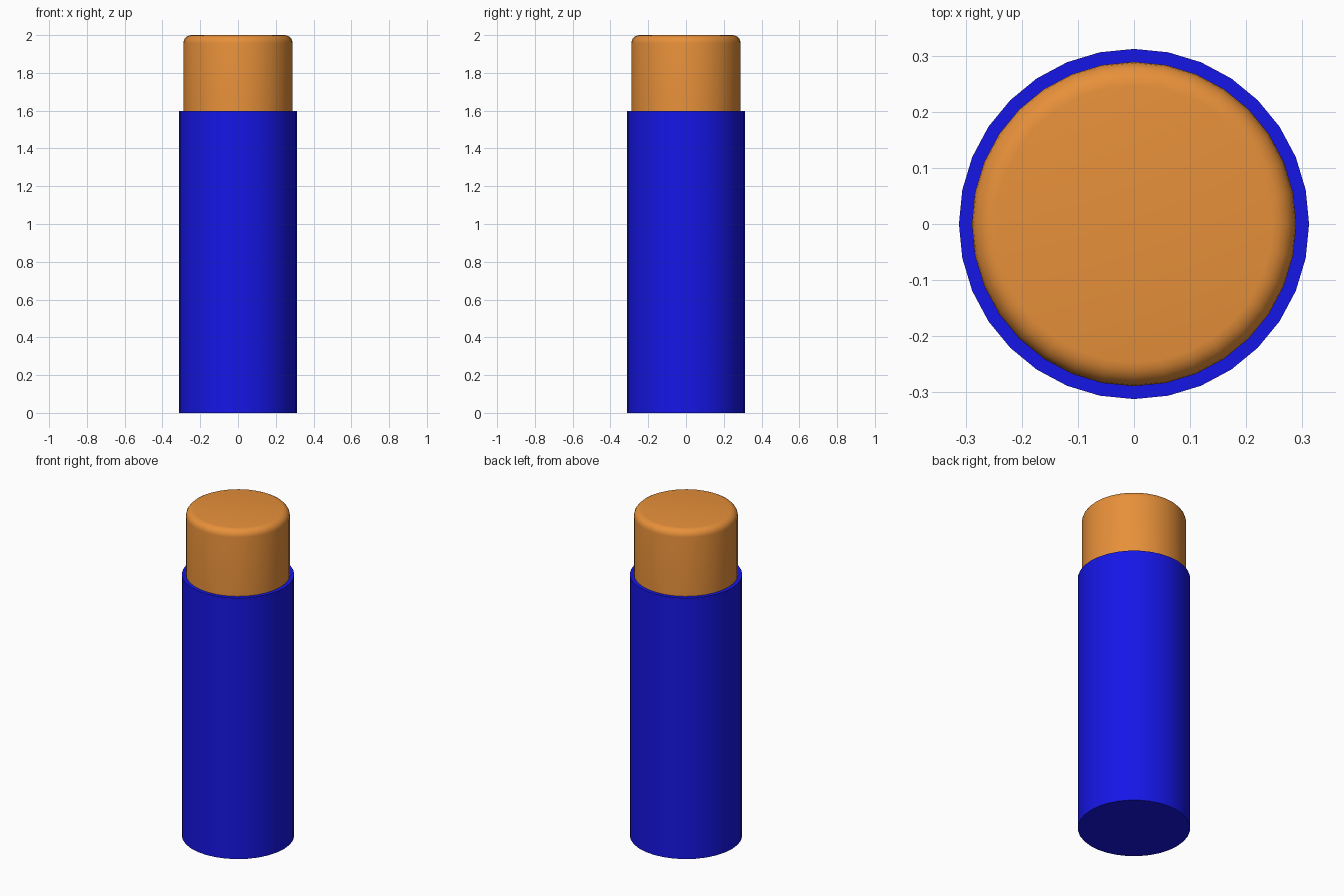
import bpy, bmesh, math

if "Cube" in bpy.data.objects:
    bpy.data.objects.remove(bpy.data.objects["Cube"])


def material(name, color):
    m = bpy.data.materials.new(name)
    m.diffuse_color = color
    m.use_nodes = True
    m.node_tree.nodes["Principled BSDF"].inputs["Base Color"].default_value = m.diffuse_color
    return m


def cylinder(name, radius, z0, z1, mat, bevel=0.0):
    bpy.ops.mesh.primitive_cylinder_add(vertices=32, radius=radius, depth=z1 - z0,
                                        location=(0, 0, (z0 + z1) / 2))
    ob = bpy.context.object
    ob.name = name
    ob.data.materials.append(mat)
    if bevel:
        # round only the top rim
        bm = bmesh.new()
        bm.from_mesh(ob.data)
        top = (z1 - z0) / 2 - 1e-4
        rim = [e for e in bm.edges if all(v.co.z > top for v in e.verts)]
        bmesh.ops.bevel(bm, geom=rim, offset=bevel, segments=5,
                        profile=0.5, affect='EDGES')
        bm.to_mesh(ob.data)
        bm.free()
    bpy.ops.object.shade_smooth_by_angle(angle=math.radians(35))
    return ob


blue = material("blue", (0.008, 0.008, 0.8, 1))
orange = material("orange", (0.8, 0.28, 0.042, 1))

# Outer barrel
cylinder("barrel", 0.312, 0.0, 1.598, blue)

# Rounded stick emerging from the barrel
cylinder("stick", 0.289, 1.5, 2.0, orange, bevel=0.042)
